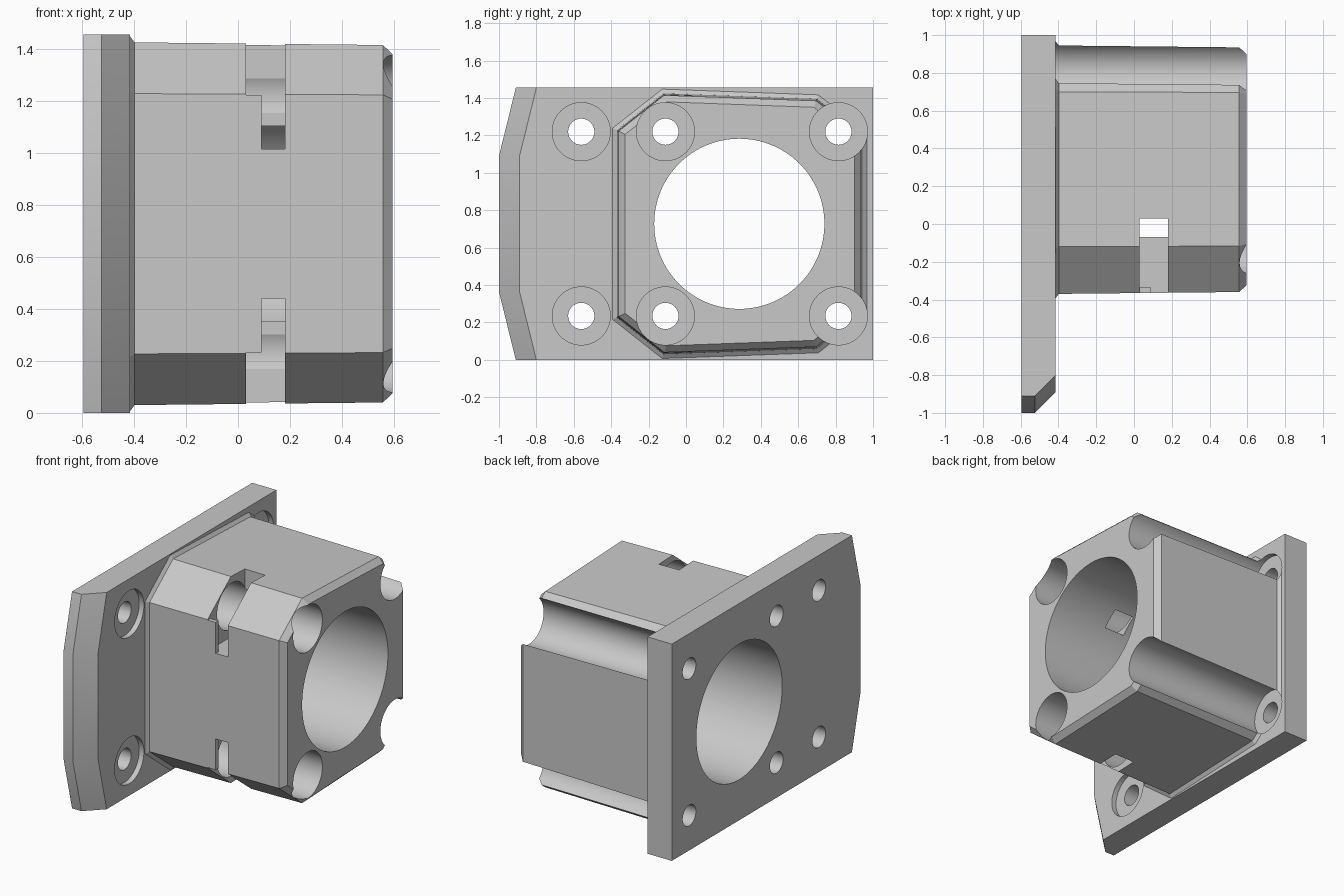
import bpy, bmesh, math
from mathutils import Vector

if "Cube" in bpy.data.objects:
    bpy.data.objects.remove(bpy.data.objects["Cube"], do_unlink=True)

HEIGHT = 1.455
MID = HEIGHT / 2

grey = bpy.data.materials.new("grey")
grey.use_nodes = True
grey.diffuse_color = (0.58, 0.58, 0.58, 1)
grey.node_tree.nodes["Principled BSDF"].inputs["Base Color"].default_value = (0.58, 0.58, 0.58, 1)


def loft(name, sections):
    """Closed solid through (x, [(y, z), ...]) sections."""
    bm = bmesh.new()
    rings = [[bm.verts.new((x, y, z)) for y, z in pts] for x, pts in sections]
    n = len(rings[0])
    for a, b in zip(rings, rings[1:]):
        for i in range(n):
            j = (i + 1) % n
            bm.faces.new((a[i], a[j], b[j], b[i]))
    bm.faces.new(rings[0])
    bm.faces.new(rings[-1])
    bmesh.ops.recalc_face_normals(bm, faces=bm.faces)
    mesh = bpy.data.meshes.new(name)
    bm.to_mesh(mesh)
    bm.free()
    mesh.materials.append(grey)
    obj = bpy.data.objects.new(name, mesh)
    bpy.context.collection.objects.link(obj)
    return obj


def box(name, x0, x1, y0, y1, z0, z1):
    ring = [(y0, z0), (y1, z0), (y1, z1), (y0, z1)]
    return loft(name, [(x0, ring), (x1, ring)])


def rod(name, x0, x1, y, z, r, sides):
    ring = [(y + r * math.cos(2 * math.pi * i / sides),
             z + r * math.sin(2 * math.pi * i / sides)) for i in range(sides)]
    return loft(name, [(x0, ring), (x1, ring)])


def combine(obj, other, operation):
    """Boolean that uses up the second object."""
    mod = obj.modifiers.new("cut", "BOOLEAN")
    mod.operation, mod.solver, mod.object = operation, "EXACT", other
    bpy.context.view_layer.objects.active = obj
    bpy.ops.object.modifier_apply(modifier=mod.name)
    bpy.data.objects.remove(other, do_unlink=True)


def offset(points, d):
    """Mitred outward offset of a clockwise (y, z) outline."""
    out = []
    for i, p in enumerate(points):
        p = Vector(p)
        e1 = (p - Vector(points[i - 1])).normalized()
        e2 = (Vector(points[(i + 1) % len(points)]) - p).normalized()
        n1, n2 = Vector((-e1.y, e1.x)), Vector((-e2.y, e2.x))
        out.append(tuple(p + (n1 + n2) * d / (1 + n1.dot(n2))))
    return out


# Mounting plate with pointed, chamfered front edge
outline = [(1, 0), (1, HEIGHT), (-0.91, HEIGHT), (-1, 1.09), (-1, HEIGHT - 1.09), (-0.91, 0)]
inner = [(y + 0.11 if y < 0 else y, z) for y, z in outline]
housing = loft("bearing_housing", [(-0.595, outline), (-0.525, outline), (-0.415, inner)])

# Eight-sided drafted body with flared foot and bevelled end
upper = [(-0.37, 1.228), (-0.12, 1.425), (0.70, 1.395), (0.945, 1.2)]
section = upper + [(y, HEIGHT - z) for y, z in reversed(upper)]
body = loft("body", [(-0.5, offset(section, 0.025)), (-0.417, offset(section, 0.025)),
                     (-0.398, section), (0.557, offset(section, -0.010)),
                     (0.595, offset(section, -0.045))])
combine(housing, body, "UNION")

# Main bore
combine(housing, rod("bore", -1, 1, 0.285, MID, 0.455, 128), "DIFFERENCE")

# Screw holes with long counterbores running through the body
for y in (-0.56, -0.11, 0.815):
    for z in (1.22, HEIGHT - 1.22):
        combine(housing, rod("counterbore", -0.45, 1, y, z, 0.155, 64), "DIFFERENCE")
        combine(housing, rod("screw_hole", -1, 0, y, z, 0.07, 48), "DIFFERENCE")

# Corner slots, narrower across the front wall
for flip in (False, True):
    def span(a, b):
        return (HEIGHT - b, HEIGHT - a) if flip else (a, b)
    slot = box("slot", 0.03, 0.18, -0.6, 0.03, *span(1.015, 1.7))
    lip = box("lip", -0.1, 0.09, -0.7, -0.335, *span(0.9, 1.222))
    combine(slot, lip, "DIFFERENCE")
    combine(housing, slot, "DIFFERENCE")

# Smooth bores, crisp edges
bpy.ops.object.select_all(action="DESELECT")
housing.select_set(True)
bpy.context.view_layer.objects.active = housing
bpy.ops.object.shade_smooth_by_angle(angle=math.radians(20))
